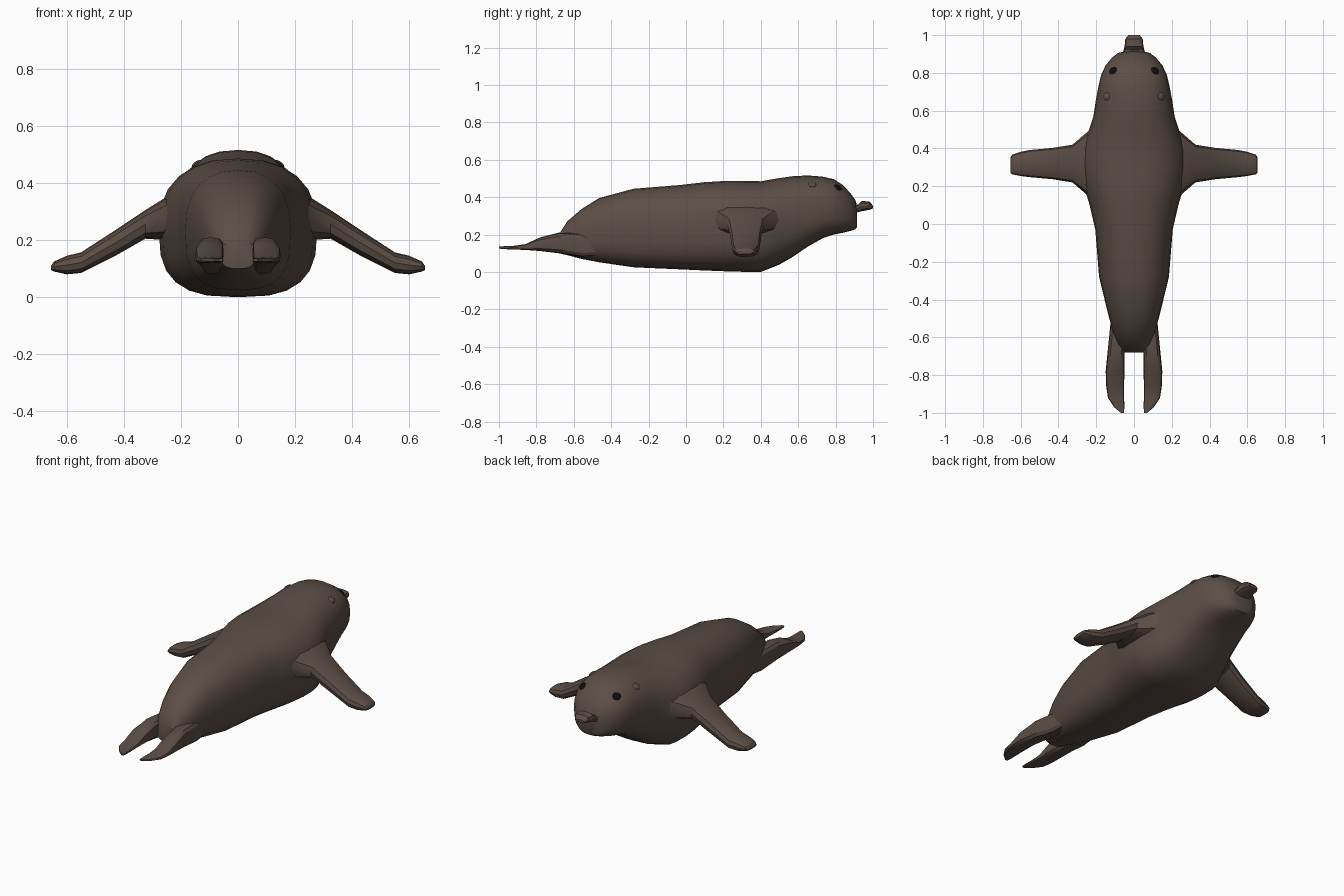
import bpy, bmesh, math
from mathutils import Vector

if "Cube" in bpy.data.objects:
    bpy.data.objects.remove(bpy.data.objects["Cube"])


def material(name, color):
    m = bpy.data.materials.new(name)
    m.diffuse_color = (*color, 1)
    m.use_nodes = True
    m.node_tree.nodes["Principled BSDF"].inputs["Base Color"].default_value = m.diffuse_color
    return m


FUR = material("brown_fur", (0.105, 0.075, 0.06))
BLACK = material("eye_black", (0.004, 0.004, 0.004))


def spow(v, p):
    return math.copysign(abs(v) ** p, v)


def ring(half_a, low, high, n, p_low, p_high):
    """Rounded-square outline as (a, z) pairs."""
    pts = []
    for i in range(n):
        t = 2 * math.pi * i / n
        p = 2 / (p_high if math.sin(t) >= 0 else p_low)
        pts.append((half_a * spow(math.cos(t), p),
                    (low + high) / 2 + (high - low) / 2 * spow(math.sin(t), p)))
    return pts


def loft(name, rings, mat=FUR, mirror=False, angle=35):
    bm = bmesh.new()
    loops = [[bm.verts.new(p) for p in r] for r in rings]
    n = len(loops[0])
    for a, b in zip(loops, loops[1:]):
        for i in range(n):
            j = (i + 1) % n
            bm.faces.new((a[i], a[j], b[j], b[i]))
    bm.faces.new(loops[0])
    bm.faces.new(loops[-1])
    bmesh.ops.recalc_face_normals(bm, faces=bm.faces)
    me = bpy.data.meshes.new(name)
    bm.to_mesh(me)
    bm.free()
    ob = bpy.data.objects.new(name, me)
    bpy.context.collection.objects.link(ob)
    me.materials.append(mat)
    finish(ob, mirror, angle)
    return ob


def finish(ob, mirror, angle=35):
    bpy.ops.object.select_all(action='DESELECT')
    ob.select_set(True)
    bpy.context.view_layer.objects.active = ob
    bpy.ops.object.shade_smooth_by_angle(angle=math.radians(angle))
    if mirror:
        ob.modifiers.new("mirror", 'MIRROR')


def along_y(sections, n, p_low, p_high):
    """sections: (y, centre x, half width, bottom z, top z)"""
    return [[(cx + a, y, z) for a, z in ring(w, lo, hi, n, p_low, p_high)]
            for y, cx, w, lo, hi in sections]


# Body and head: y, half width, belly z, back z
BODY = [(-0.68, .06, .10, .20), (-0.635, .085, .09, .27), (-0.56, .115, .07, .335),
        (-0.465, .14, .052, .395), (-0.28, .185, .025, .445), (-0.03, .205, .014, .465),
        (0.1, .235, .008, .48), (0.2, .265, .004, .486), (0.3, .278, .001, .486),
        (0.4, .275, .0, .485), (0.5, .238, .04, .502), (0.57, .215, .08, .512),
        (0.65, .203, .135, .516), (0.73, .188, .18, .51), (0.79, .174, .20, .496),
        (0.84, .15, .21, .464), (0.88, .117, .22, .42), (0.905, .085, .228, .385),
        (0.914, .05, .24, .355)]
body = loft("body", along_y([(y, 0, w, lo, hi) for y, w, lo, hi in BODY], 24, 2.9, 2.35))

# Snout tip
loft("snout", along_y([(0.88, 0, .058, .31, .355), (0.92, 0, .055, .32, .36),
                       (0.94, 0, .05, .325, .38), (0.98, 0, .046, .332, .376),
                       (1.0, 0, .03, .34, .355)], 12, 3, 3), angle=30)

# Front flippers: x, y centre, half chord, bottom z, top z
FRONT = [(.18, .31, .25, .19, .38), (.25, .32, .165, .20, .352), (.325, .32, .1, .205, .305),
         (.43, .32, .083, .145, .235), (.55, .32, .072, .085, .157),
         (.60, .318, .064, .08, .145), (.645, .315, .052, .09, .125), (.655, .312, .04, .095, .11)]
loft("front_flipper", [[(x, cy + a, z) for a, z in ring(h, lo, hi, 12, 2.8, 2.8)]
                       for x, cy, h, lo, hi in FRONT], mirror=True, angle=30)

# Rear flippers, with the inner edge straight and the outer edge rounded
REAR = [(-0.42, .08, .035, .09, .18), (-0.55, .085, .042, .08, .205), (-0.68, .095, .045, .10, .21),
        (-0.78, .10, .05, .112, .185), (-0.86, .10, .047, .118, .148),
        (-0.92, .095, .043, .12, .14), (-0.97, .078, .027, .122, .138),
        (-1.0, .061, .008, .125, .136)]
loft("rear_flipper", along_y(REAR, 12, 3.2, 3.2), mirror=True, angle=30)


def on_surface(x, y):
    """Point and normal on the upper body surface."""
    ok, loc, nor, _ = body.ray_cast(Vector((x, y, 2)), Vector((0, 0, -1)))
    return loc, nor


def bump(name, x, y, radius, depth, mat, sink=0.0):
    loc, nor = on_surface(x, y)
    bm = bmesh.new()
    bmesh.ops.create_uvsphere(bm, u_segments=12, v_segments=8, radius=1)
    bmesh.ops.scale(bm, verts=bm.verts, vec=(radius, radius, depth))
    bmesh.ops.rotate(bm, verts=bm.verts, matrix=nor.to_track_quat('Z', 'Y').to_matrix())
    bmesh.ops.translate(bm, verts=bm.verts, vec=loc - nor * sink)
    me = bpy.data.meshes.new(name)
    bm.to_mesh(me)
    bm.free()
    ob = bpy.data.objects.new(name, me)
    bpy.context.collection.objects.link(ob)
    me.materials.append(mat)
    finish(ob, True)


bump("eye", .112, .812, .023, .007, BLACK)
bump("ear", .145, .675, .022, .01, FUR, .003)
